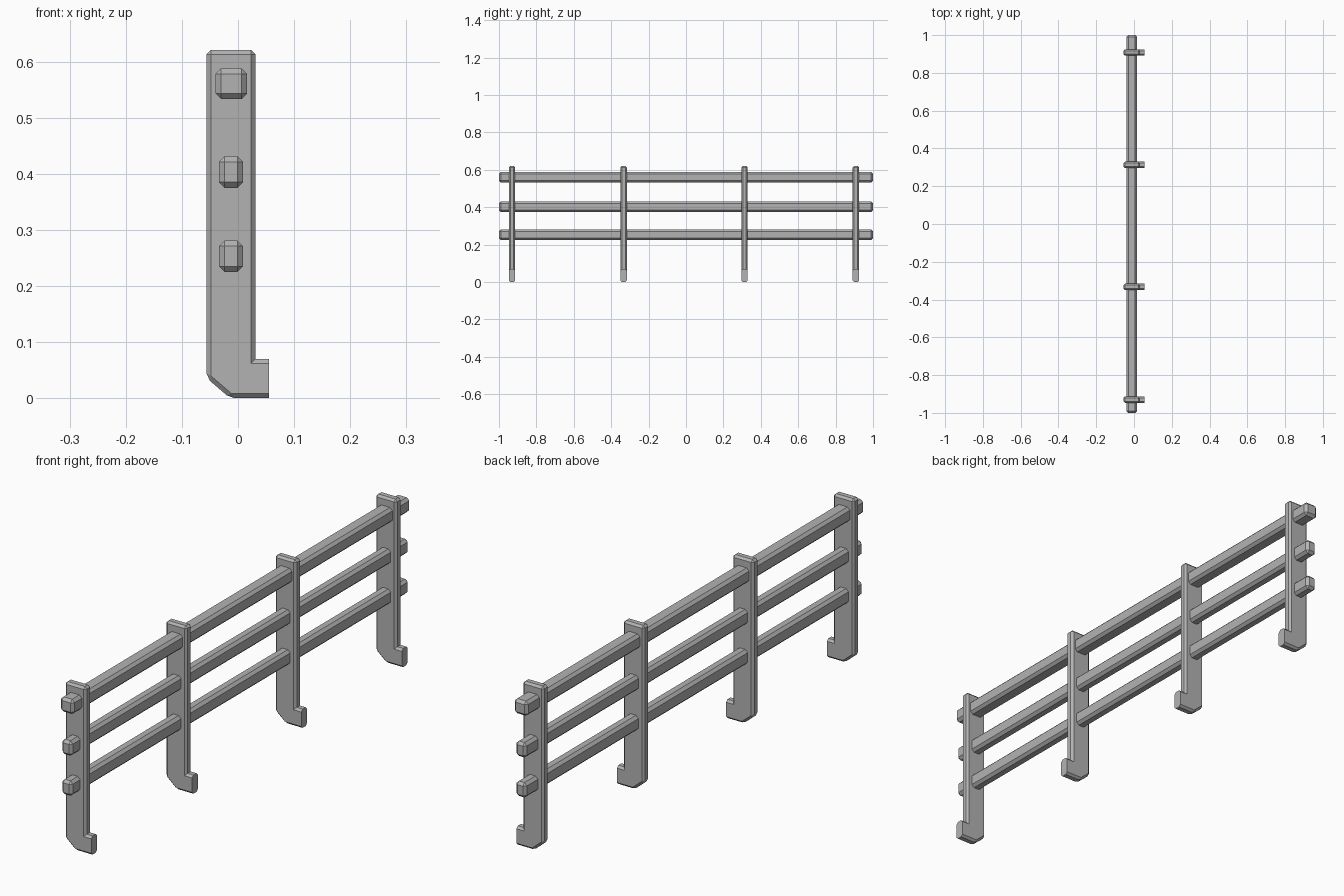
import bpy, bmesh

cube = bpy.data.objects.get("Cube")
if cube:
    bpy.data.objects.remove(cube, do_unlink=True)

HALF_POST = 0.017
FOOT_X = 0.055

grey = bpy.data.materials.new("painted grey")
grey.use_nodes = True
colour = (0.45, 0.45, 0.45, 1)
grey.diffuse_color = colour
grey.node_tree.nodes["Principled BSDF"].inputs["Base Color"].default_value = colour


def finish(bm, name):
    bmesh.ops.recalc_face_normals(bm, faces=bm.faces)
    mesh = bpy.data.meshes.new(name)
    bm.to_mesh(mesh)
    bm.free()
    mesh.materials.append(grey)
    obj = bpy.data.objects.new(name, mesh)
    bpy.context.collection.objects.link(obj)
    return obj


def chamfer(bm, edges, width):
    bmesh.ops.bevel(bm, geom=edges, offset=width, offset_type='OFFSET',
                    segments=1, affect='EDGES', clamp_overlap=True)


def rail(name, x0, x1, z0, z1):
    """Long bar with every edge chamfered."""
    bm = bmesh.new()
    bmesh.ops.create_cube(bm, size=1)
    for v in bm.verts:
        v.co.x = x1 if v.co.x > 0 else x0
        v.co.y = 1 if v.co.y > 0 else -1
        v.co.z = z1 if v.co.z > 0 else z0
    chamfer(bm, bm.edges[:], 0.01)
    return finish(bm, name)


def post(name, y):
    """Upright with a hooked foot; the foot's end face stays uncut."""
    outline = [(-0.056, 0.621), (-0.056, 0.036), (-0.014, 0), (FOOT_X, 0),
               (FOOT_X, 0.07), (0.031, 0.07), (0.031, 0.621)]
    bm = bmesh.new()
    face = bm.faces.new([bm.verts.new((x, -HALF_POST, z)) for x, z in outline])
    side = bmesh.ops.extrude_face_region(bm, geom=[face])
    for v in side["geom"]:
        if isinstance(v, bmesh.types.BMVert):
            v.co.y = HALF_POST
    bmesh.ops.recalc_face_normals(bm, faces=bm.faces)

    def cut(edge):
        a, b = (v.co for v in edge.verts)
        if a.y != b.y:
            return edge.is_convex and a.x < FOOT_X - 0.001
        return min(a.x, b.x) < FOOT_X - 0.001

    chamfer(bm, [e for e in bm.edges if cut(e)], 0.008)
    obj = finish(bm, name)
    obj.location.y = y
    return obj


# Rails
rail("top_rail", -0.040, 0.016, 0.533, 0.588)
rail("middle_rail", -0.034, 0.009, 0.375, 0.431)
rail("bottom_rail", -0.034, 0.009, 0.225, 0.281)

# Posts from front to back
for name, y in (("front_post", -0.93), ("front_middle_post", -0.333),
                ("back_middle_post", 0.313), ("back_post", 0.908)):
    post(name, y)
